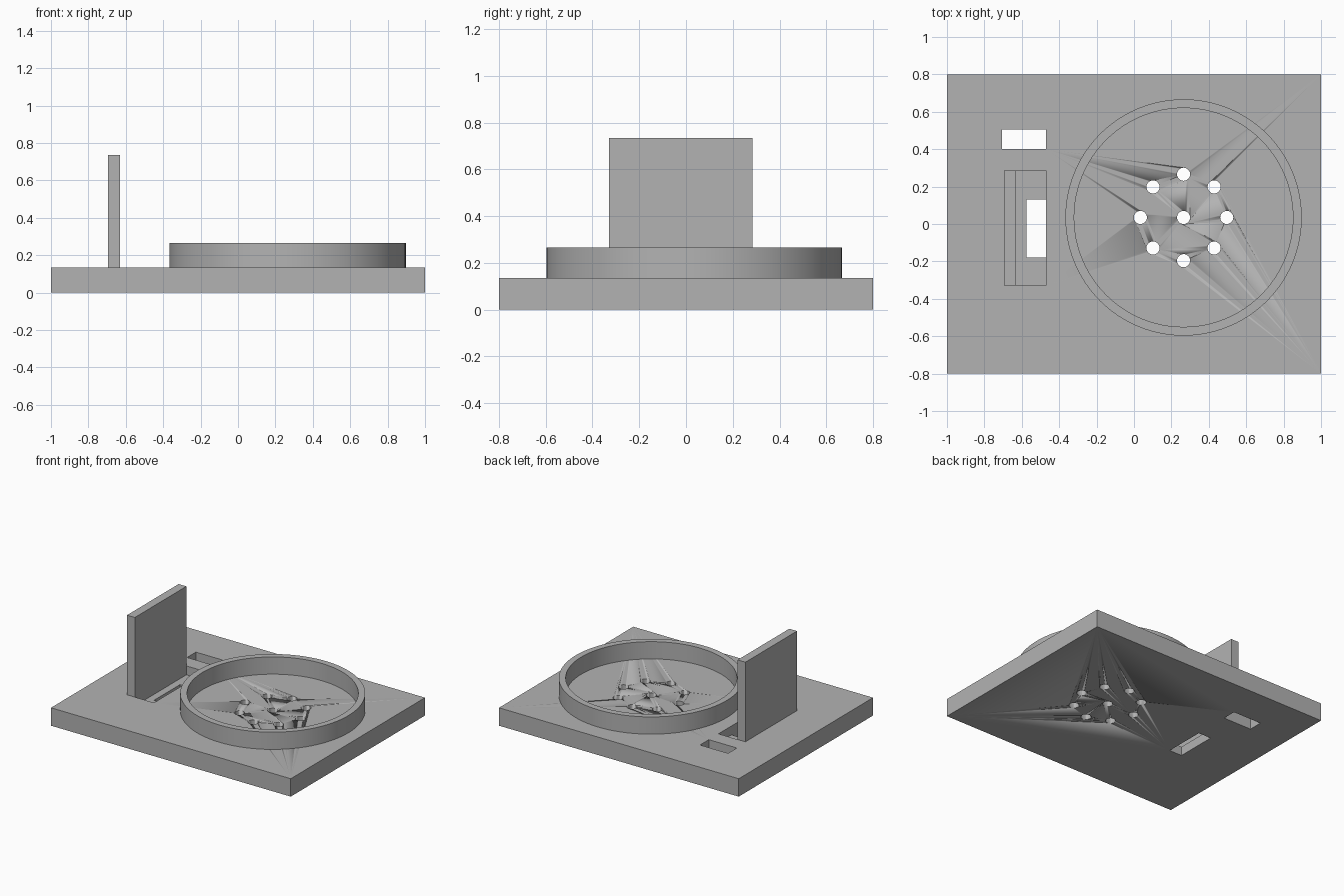
import bpy, bmesh, math
from mathutils import Matrix, Vector

cube = bpy.data.objects.get("Cube")
if cube:
    bpy.data.objects.remove(cube, do_unlink=True)

grey = bpy.data.materials.new("plain grey")
grey.use_nodes = True
colour = (0.45, 0.45, 0.45, 1)
grey.diffuse_color = colour
grey.node_tree.nodes["Principled BSDF"].inputs["Base Color"].default_value = colour

TOP = 0.135          # upper face of the base
POCKET_FLOOR = 0.068
DISH = (0.265, 0.035)


def finish(name, bm):
    bmesh.ops.recalc_face_normals(bm, faces=bm.faces)
    mesh = bpy.data.meshes.new(name)
    bm.to_mesh(mesh)
    bm.free()
    mesh.materials.append(grey)
    obj = bpy.data.objects.new(name, mesh)
    bpy.context.collection.objects.link(obj)
    return obj


def add_box(bm, x, y, z):
    centre = Vector([sum(r) / 2 for r in (x, y, z)])
    size = [r[1] - r[0] for r in (x, y, z)]
    bmesh.ops.create_cube(bm, matrix=Matrix.Translation(centre) @ Matrix.Diagonal((*size, 1)))


def box(name, x, y, z):
    bm = bmesh.new()
    add_box(bm, x, y, z)
    return finish(name, bm)


def cut(target, cutter):
    cutter.hide_render = True
    cutter.hide_viewport = True
    mod = target.modifiers.new(cutter.name, 'BOOLEAN')
    mod.operation = 'DIFFERENCE'
    mod.solver = 'EXACT'
    mod.object = cutter


def smooth(obj):
    bpy.ops.object.select_all(action='DESELECT')
    obj.select_set(True)
    bpy.context.view_layer.objects.active = obj
    bpy.ops.object.shade_smooth_by_angle(angle=math.radians(30))


# Base plate
base = box("base_plate", (-1, 1), (-0.8, 0.8), (0, TOP))

# Recess in front of the upright panel, then the two through slots
cut(base, box("recess_cutter", (-0.66, -0.47), (-0.33, 0.285), (POCKET_FLOOR, 0.3)))
bm = bmesh.new()
add_box(bm, (-0.575, -0.47), (-0.18, 0.13), (-0.1, 0.3))
add_box(bm, (-0.705, -0.47), (0.4, 0.505), (-0.1, 0.3))
cut(base, finish("slot_cutter", bm))

# Drain holes: one in the middle and eight around it
bm = bmesh.new()
spots = [(0, 0)] + [(0.231 * math.cos(i * math.pi / 4), 0.231 * math.sin(i * math.pi / 4))
                    for i in range(8)]
for x, y in spots:
    bmesh.ops.create_cone(bm, cap_ends=True, segments=32, radius1=0.035, radius2=0.035,
                          depth=0.6, matrix=Matrix.Translation((DISH[0] + x, DISH[1] + y, 0)))
drain = finish("drain_cutter", bm)
smooth(drain)
cut(base, drain)
smooth(base)

# Upright panel standing in the recess
box("upright_panel", (-0.695, -0.63), (-0.33, 0.285), (POCKET_FLOOR, 0.735))

# Round rim, a rectangular section swept in a circle
bm = bmesh.new()
section = [bm.verts.new((r, 0, z)) for r, z in
           ((0.585, TOP), (0.632, TOP), (0.632, 0.265), (0.585, 0.265))]
edges = [bm.edges.new((section[i], section[(i + 1) % 4])) for i in range(4)]
bmesh.ops.spin(bm, geom=section + edges, cent=(0, 0, 0), axis=(0, 0, 1),
               angle=math.tau, steps=96, use_merge=True)
bmesh.ops.remove_doubles(bm, verts=bm.verts, dist=0.0001)
rim = finish("round_rim", bm)
rim.location = (*DISH, 0)
smooth(rim)
